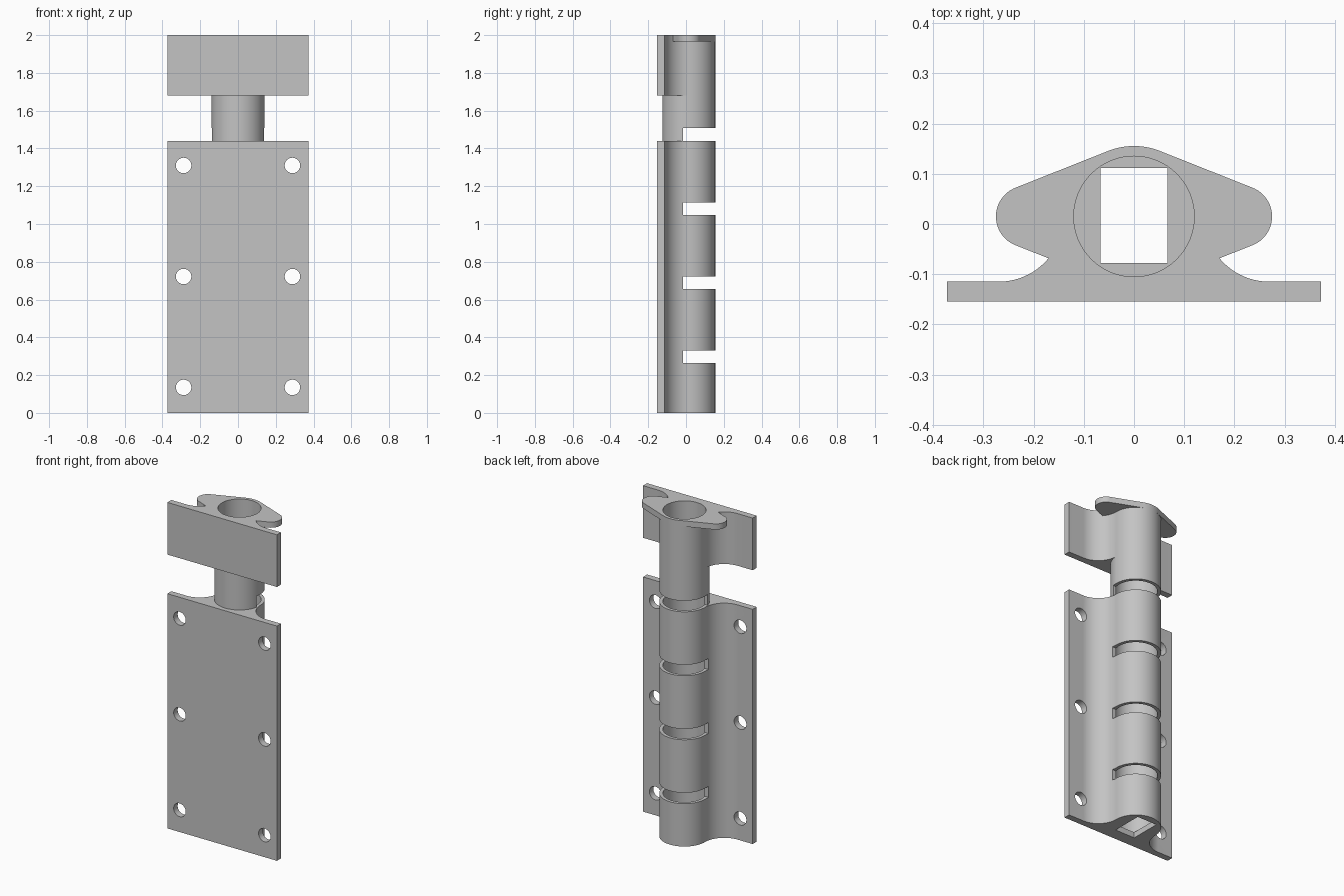
import bpy, bmesh
from math import sin, cos, radians, degrees, acos

default = bpy.data.objects.get("Cube")
if default:
    bpy.data.objects.remove(default, do_unlink=True)

CY = 0.015              # tube axis in y
R_TUBE, R_BORE = 0.14, 0.12
R_FILLET = 0.13
PLATE_X, PLATE_FRONT, PLATE_BACK = 0.372, -0.154, -0.115
HEIGHT = 2.0

grey = bpy.data.materials.new("plain grey")
grey.use_nodes = True
colour = (0.55, 0.55, 0.55, 1)
grey.diffuse_color = colour
grey.node_tree.nodes["Principled BSDF"].inputs["Base Color"].default_value = colour


def arc(cx, cy, r, start, end, steps):
    angles = [radians(start + (end - start) * i / steps) for i in range(steps + 1)]
    return [(cx + r * cos(a), cy + r * sin(a)) for a in angles]


def prism(name, outline, z0, z1):
    """Extrude a flat outline from z0 to z1."""
    bm = bmesh.new()
    base = bm.faces.new([bm.verts.new((x, y, z0)) for x, y in outline])
    top = bmesh.ops.extrude_face_region(bm, geom=[base])["geom"]
    verts = [v for v in top if isinstance(v, bmesh.types.BMVert)]
    bmesh.ops.translate(bm, verts=verts, vec=(0, 0, z1 - z0))
    bmesh.ops.recalc_face_normals(bm, faces=bm.faces)
    mesh = bpy.data.meshes.new(name)
    bm.to_mesh(mesh)
    bm.free()
    mesh.materials.append(grey)
    obj = bpy.data.objects.new(name, mesh)
    bpy.context.collection.objects.link(obj)
    return obj


def rectangle(x0, x1, y0, y1):
    return [(x0, y0), (x1, y0), (x1, y1), (x0, y1)]


def combine(target, tool, operation):
    """Apply a boolean and discard the tool object."""
    tool.hide_render = True
    mod = target.modifiers.new("boolean", 'BOOLEAN')
    mod.operation = operation
    mod.solver = 'EXACT'
    mod.object = tool
    bpy.context.view_layer.objects.active = target
    bpy.ops.object.modifier_apply(modifier=mod.name)
    bpy.data.objects.remove(tool, do_unlink=True)


# Flanged tube: flat plate flowing through fillets into a round back
fx = R_TUBE + R_FILLET
outline = [(-PLATE_X, PLATE_FRONT), (PLATE_X, PLATE_FRONT), (PLATE_X, PLATE_BACK)]
outline += arc(fx, CY, R_FILLET, 270, 180, 20)
outline += arc(0, CY, R_TUBE, 0, 180, 40)[1:-1]
outline += arc(-fx, CY, R_FILLET, 0, -90, 20)
outline += [(-PLATE_X, PLATE_BACK)]
body = prism("flanged_tube", outline, 0, HEIGHT)

# Top lug: rounded ears tapering from the tube
ear_r = 0.0615
ear_x = 0.275 - ear_r
hub_r = R_TUBE + 0.0003
t = degrees(acos((hub_r - ear_r) / ear_x))
lug = (arc(ear_x, CY, ear_r, -t, t, 24) + arc(0, CY, hub_r, t, 180 - t, 16)
       + arc(-ear_x, CY, ear_r, 180 - t, 180 + t, 24)
       + arc(0, CY, hub_r, 180 + t, 360 - t, 16))
combine(body, prism("top_lug", lug, 1.965, HEIGHT), 'UNION')

# Gap in the flange that leaves a bare round neck
limit = CY - 0.007
a = degrees(acos(0.007 / (R_TUBE + 0.0002))) - 90
neck = [(-0.5, limit), (-0.5, -0.4), (0.5, -0.4), (0.5, limit)]
neck += arc(0, CY, R_TUBE + 0.0002, a, -180 - a, 48)
combine(body, prism("neck_cutter", neck, 1.44, 1.68), 'DIFFERENCE')

# Slots across the back of the tube
for z0, z1 in ((0.263, 0.33), (0.655, 0.722), (1.048, 1.115), (1.44, 1.508)):
    combine(body, prism("slot_cutter", rectangle(-0.25, 0.25, -0.015, 0.4), z0, z1),
            'DIFFERENCE')

# Bore with a rectangular opening through its floor
bore = arc(0, CY, R_BORE, 0, 360, 64)[:-1]
combine(body, prism("bore_cutter", bore, 0.035, 2.5), 'DIFFERENCE')
opening = rectangle(-0.067, 0.067, -0.078, 0.112)
combine(body, prism("opening_cutter", opening, -0.3, 0.2), 'DIFFERENCE')

# Screw holes through the lower flange
for x in (-0.288, 0.288):
    for z in (0.135, 0.722, 1.31):
        hole = prism("hole_cutter", arc(0, 0, 0.041, 0, 360, 32)[:-1], -0.06, 0.06)
        hole.rotation_euler.x = radians(90)
        hole.location = (x, (PLATE_FRONT + PLATE_BACK) / 2, z)
        bpy.context.view_layer.update()
        combine(body, hole, 'DIFFERENCE')

# Smooth curved walls, crisp corners
bpy.ops.object.select_all(action='DESELECT')
body.select_set(True)
bpy.context.view_layer.objects.active = body
bpy.ops.object.shade_smooth_by_angle(angle=radians(30))
